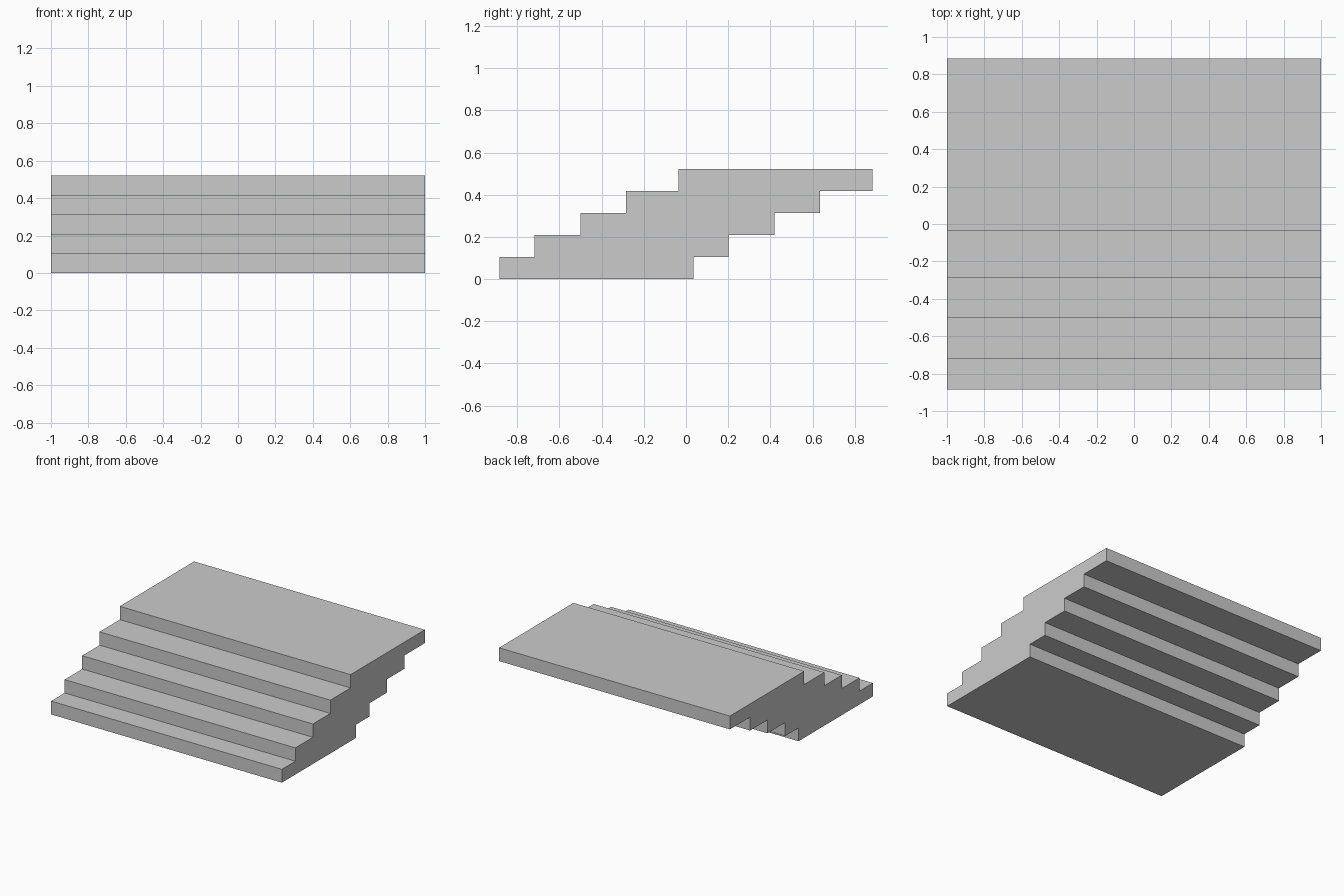
import bpy
import bmesh

if "Cube" in bpy.data.objects:
    bpy.data.objects.remove(bpy.data.objects["Cube"])

WIDTH, DEPTH, RISE = 2.0, 0.92, 0.1044
STEP_FRONTS = [-0.885, -0.718, -0.501, -0.285, -0.035]

# Stepped side outline: up the treads, then back down the underside
treads, underside = [], []
for i, y in enumerate(STEP_FRONTS):
    z0, z1 = i * RISE, (i + 1) * RISE
    treads += [(y, z0), (y, z1)]
    underside += [(y + DEPTH, z0), (y + DEPTH, z1)]
outline = treads + underside[::-1]

# Staircase: outline extruded across the width
bm = bmesh.new()
side = bm.faces.new([bm.verts.new((-WIDTH / 2, y, z)) for y, z in outline])
result = bmesh.ops.extrude_face_region(bm, geom=[side], use_keep_orig=True)
moved = [v for v in result["geom"] if isinstance(v, bmesh.types.BMVert)]
bmesh.ops.translate(bm, verts=moved, vec=(WIDTH, 0, 0))
bmesh.ops.recalc_face_normals(bm, faces=bm.faces)

mesh = bpy.data.meshes.new("stair_flight")
bm.to_mesh(mesh)
bm.free()
bpy.context.collection.objects.link(bpy.data.objects.new("stair_flight", mesh))
